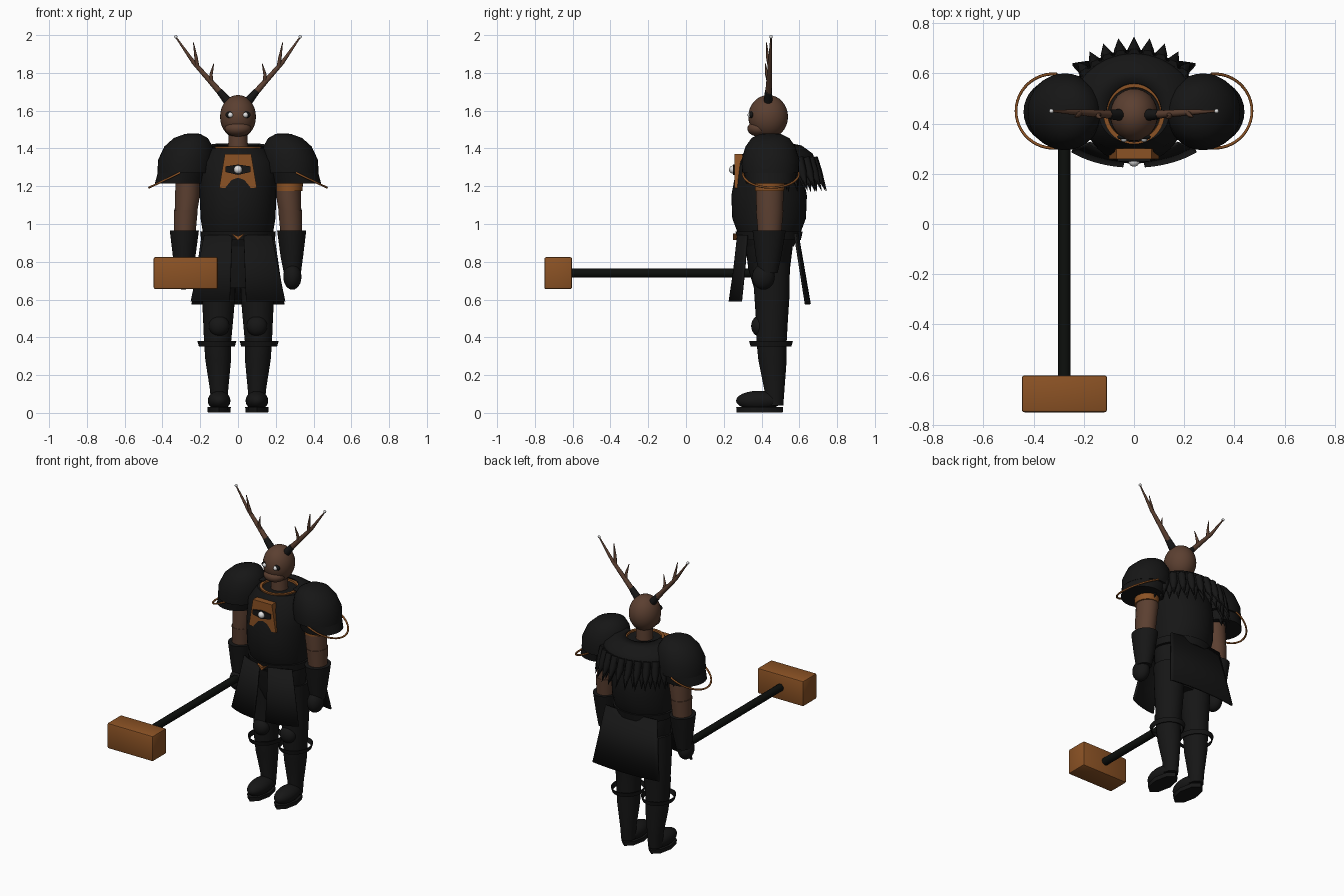
import bpy, bmesh, math
from mathutils import Vector, Matrix

def material(name, rgb):
    m = bpy.data.materials.new(name)
    m.diffuse_color = (*rgb, 1)
    return m

BLACK = material("black armour", (0.008, 0.008, 0.008))
DARK = material("dark handle", (0.004, 0.005, 0.004))
BRONZE = material("bronze", (0.26, 0.085, 0.018))
SKIN = material("brown skin", (0.105, 0.05, 0.03))
WHITE = material("pale gem", (0.75, 0.75, 0.75))
CY = 0.44  # depth of the body axis

def finish(name, bm, mat, angle=40):
    bmesh.ops.recalc_face_normals(bm, faces=bm.faces[:])
    me = bpy.data.meshes.new(name)
    bm.to_mesh(me)
    bm.free()
    me.materials.append(mat)
    for p in me.polygons:
        p.use_smooth = True
    me.set_sharp_from_angle(angle=math.radians(angle))
    ob = bpy.data.objects.new(name, me)
    bpy.context.collection.objects.link(ob)
    return ob

def loft(name, rings, mat, n=32, caps=True):
    """Stack of ellipses (cx, cy, z, rx, ry)."""
    bm = bmesh.new()
    rows = [[bm.verts.new((cx + rx * math.cos(2 * math.pi * i / n),
                           cy + ry * math.sin(2 * math.pi * i / n), z)) for i in range(n)]
            for cx, cy, z, rx, ry in rings]
    for a, b in zip(rows, rows[1:]):
        for i in range(n):
            j = (i + 1) % n
            bm.faces.new((a[i], a[j], b[j], b[i]))
    if caps:
        bm.faces.new(rows[0])
        bm.faces.new(rows[-1])
    return finish(name, bm, mat)

def ball(name, loc, size, mat, seg=24):
    bm = bmesh.new()
    bmesh.ops.create_uvsphere(bm, u_segments=seg, v_segments=seg // 2, radius=1,
                              matrix=Matrix.Translation(loc) @ Matrix.Diagonal((*size, 1)))
    return finish(name, bm, mat)

def box(name, lo, hi, mat, bevel=0.0):
    lo, hi = Vector(lo), Vector(hi)
    bm = bmesh.new()
    bmesh.ops.create_cube(bm, size=1, matrix=Matrix.Translation((lo + hi) / 2)
                          @ Matrix.Diagonal((*(hi - lo), 1)))
    if bevel:
        bmesh.ops.bevel(bm, geom=bm.edges[:], offset=bevel, segments=2, profile=0.5, affect='EDGES')
    return finish(name, bm, mat)

def prism(name, outline, y0, y1, mat):
    """Outline in x and z, extruded along y."""
    bm = bmesh.new()
    f = bm.faces.new([bm.verts.new((x, y0, z)) for x, z in outline])
    top = bmesh.ops.extrude_face_region(bm, geom=[f])
    bmesh.ops.translate(bm, vec=(0, y1 - y0, 0),
                        verts=[v for v in top["geom"] if isinstance(v, bmesh.types.BMVert)])
    return finish(name, bm, mat)

def tube(name, points, radii, mat, res=3):
    cu = bpy.data.curves.new(name, 'CURVE')
    cu.dimensions, cu.bevel_depth, cu.bevel_resolution, cu.use_fill_caps = '3D', 1.0, res, True
    sp = cu.splines.new('POLY')
    sp.points.add(len(points) - 1)
    for p, co, r in zip(sp.points, points, radii):
        p.co, p.radius = (*co, 1), r
    sp.use_smooth = True
    cu.materials.append(mat)
    ob = bpy.data.objects.new(name, cu)
    bpy.context.collection.objects.link(ob)
    return ob

def sheet(name, rows, a0, a1, mat, n=20, thick=0.012):
    """Curved sheet through elliptic arcs (z, rx, ry), angles in degrees."""
    bm = bmesh.new()
    grid = []
    for z, rx, ry in rows:
        angs = [math.radians(a0 + (a1 - a0) * i / n) for i in range(n + 1)]
        grid.append([bm.verts.new((rx * math.cos(a), CY + ry * math.sin(a), z)) for a in angs])
    for a, b in zip(grid, grid[1:]):
        for i in range(n):
            bm.faces.new((a[i], a[i + 1], b[i + 1], b[i]))
    ob = finish(name, bm, mat)
    mod = ob.modifiers.new("thickness", 'SOLIDIFY')
    mod.thickness, mod.offset = thick, 0
    return ob

# Head, muzzle and neck
ball("head", (0, 0.435, 1.568), (0.095, 0.105, 0.115), SKIN, 32)
ball("muzzle", (0, 0.385, 1.505), (0.07, 0.06, 0.042), SKIN)
loft("neck", [(0, CY, 1.36, 0.055, 0.055), (0, CY, 1.5, 0.048, 0.05)], SKIN)

# Torso, belt and hips
loft("torso", [(0, CY, 0.88, 0.17, 0.13), (0, CY, 0.95, 0.185, 0.165), (0, CY, 1.03, 0.198, 0.195),
               (0, CY, 1.15, 0.203, 0.2), (0, CY, 1.22, 0.205, 0.187), (0, CY, 1.33, 0.2, 0.165),
               (0, CY, 1.4, 0.14, 0.12)], BLACK, 40)
loft("hips", [(0, CY, 0.66, 0.1, 0.08), (0, CY, 0.76, 0.18, 0.11), (0, CY, 0.92, 0.18, 0.13)], BLACK)
loft("belt", [(0, CY, 0.915, 0.195, 0.168), (0, CY, 0.96, 0.2, 0.178)], BLACK)
prism("buckle", [(-0.035, 0.95), (0, 0.915), (0.035, 0.95), (0, 0.935)], 0.25, 0.275, BRONZE)
loft("collar", [(0, CY, 1.365, 0.115, 0.115), (0, CY, 1.41, 0.122, 0.122),
                (0, CY, 1.41, 0.105, 0.105), (0, CY, 1.385, 0.1, 0.1)], BRONZE, 40, False)

# Chest plate with its gem
prism("chest_plate", [(-0.1, 1.19), (0.1, 1.19), (0.07, 1.37), (-0.07, 1.37)], 0.258, 0.3, BRONZE)
prism("gem_mount", [(-0.065, 1.305), (-0.065, 1.275), (0, 1.26), (0.065, 1.275),
                    (0.065, 1.305), (0, 1.315)], 0.249, 0.26, BLACK)
ball("gem", (0, 0.25, 1.288), (0.022, 0.022, 0.022), WHITE)

# Feathered mantle over the back
sheet("mantle", [(1.42, 0.11, 0.12), (1.41, 0.18, 0.17), (1.37, 0.24, 0.225), (1.31, 0.265, 0.25)],
      -5, 185, BLACK, 36)
for i in range(13):
    a = math.radians(18 + 12 * i)
    c, s = math.cos(a), math.sin(a)
    tube("feather", [(0.255 * c, CY + 0.235 * s, 1.35), (0.27 * c, CY + 0.26 * s, 1.28),
                     (0.30 * c, CY + 0.305 * s, 1.175)], [0.026, 0.024, 0.0005], BLACK, 1)
    a += math.radians(6)
    c, s = math.cos(a), math.sin(a)
    tube("under_feather", [(0.24 * c, CY + 0.22 * s, 1.35), (0.25 * c, CY + 0.235 * s, 1.26),
                           (0.265 * c, CY + 0.255 * s, 1.17)], [0.026, 0.024, 0.0005], BLACK, 1)

# Skirt panels
sheet("back_skirt", [(0.95, 0.45, 0.15), (0.575, 0.58, 0.215)], 65, 115, BLACK)
sheet("front_skirt_left", [(0.94, 0.25, 0.165), (0.76, 0.3, 0.185), (0.59, 0.35, 0.21)],
      -83, -45, BLACK)
sheet("front_skirt_right", [(0.94, 0.25, 0.165), (0.76, 0.3, 0.185), (0.59, 0.35, 0.21)],
      -135, -97, BLACK)

for s in (-1, 1):
    # Eyes
    ball("eye_socket", (s * 0.04, 0.347, 1.578), (0.027, 0.012, 0.018), BLACK)
    ball("eye", (s * 0.04, 0.34, 1.577), (0.014, 0.014, 0.014), WHITE, 16)
    # Antlers
    tube("antler_base", [(s * 0.055, 0.435, 1.65), (s * 0.1, 0.436, 1.705)], [0.024, 0.018], BLACK)
    tube("antler", [(s * 0.08, 0.436, 1.68), (s * 0.145, 0.44, 1.755), (s * 0.235, 0.445, 1.855),
                    (s * 0.328, 0.45, 1.988)], [0.018, 0.015, 0.011, 0.004], SKIN)
    tube("low_tine", [(s * 0.14, 0.44, 1.745), (s * 0.143, 0.428, 1.79), (s * 0.128, 0.42, 1.85)],
         [0.011, 0.009, 0.002], SKIN)
    tube("high_tine", [(s * 0.215, 0.443, 1.83), (s * 0.222, 0.433, 1.88), (s * 0.236, 0.426, 1.96)],
         [0.011, 0.009, 0.002], SKIN)
    ball("antler_tip", (s * 0.329, 0.45, 1.991), (0.009, 0.009, 0.009), WHITE, 12)
    # Shoulder armour with a lower lame and bronze rim
    loft("pauldron", [(s * 0.282, 0.447, 1.27, 0.145, 0.15), (s * 0.275, 0.447, 1.34, 0.148, 0.153),
                      (s * 0.262, 0.447, 1.41, 0.128, 0.132), (s * 0.25, 0.447, 1.455, 0.09, 0.1),
                      (s * 0.24, 0.447, 1.477, 0.04, 0.055), (s * 0.237, 0.447, 1.48, 0.01, 0.015)],
         BLACK)
    loft("shoulder_lame", [(s * 0.31, 0.447, 1.215, 0.13, 0.13), (s * 0.29, 0.447, 1.29, 0.13, 0.143)],
         BLACK)
    arc = [math.radians(-95 + 190 * i / 24) for i in range(25)]
    tube("pauldron_rim", [(s * (0.32 + 0.15 * math.cos(a)), 0.45 + 0.148 * math.sin(a),
                           1.265 - 0.072 * math.cos(a)) for a in arc], [0.006] * 25, BRONZE, 1)
    # Arms, gauntlets and hands
    loft("upper_arm", [(s * 0.275, 0.443, 1.07, 0.06, 0.07), (s * 0.268, 0.443, 1.15, 0.066, 0.073),
                       (s * 0.262, 0.443, 1.3, 0.062, 0.07)], SKIN)
    loft("forearm", [(s * 0.283, 0.443, 0.92, 0.055, 0.06), (s * 0.28, 0.443, 1.0, 0.06, 0.066),
                     (s * 0.276, 0.443, 1.075, 0.063, 0.073)], SKIN)
    loft("gauntlet", [(s * 0.288, 0.435, 0.74, 0.045, 0.05), (s * 0.285, 0.437, 0.83, 0.06, 0.068),
                      (s * 0.284, 0.44, 0.965, 0.077, 0.088)], BLACK)
    ball("hand", (s * 0.288, 0.41, 0.72), (0.048, 0.06, 0.068), BLACK)
    # Legs, knees and feet
    loft("leg", [(s * 0.1, 0.465, 0.04, 0.043, 0.05), (s * 0.1, 0.468, 0.12, 0.048, 0.053),
                 (s * 0.105, 0.458, 0.28, 0.068, 0.075), (s * 0.108, 0.453, 0.38, 0.072, 0.08),
                 (s * 0.105, 0.455, 0.5, 0.08, 0.085), (s * 0.103, 0.455, 0.62, 0.088, 0.093),
                 (s * 0.1, 0.45, 0.8, 0.09, 0.1)], BLACK)
    ball("knee_cap", (s * 0.1, 0.39, 0.46), (0.055, 0.045, 0.055), BLACK)
    loft("knee_ring", [(s * 0.112, 0.45, 0.352, 0.095, 0.108), (s * 0.112, 0.45, 0.38, 0.103, 0.116),
                       (s * 0.112, 0.45, 0.38, 0.097, 0.11), (s * 0.112, 0.45, 0.352, 0.089, 0.102),
                       (s * 0.112, 0.45, 0.352, 0.095, 0.108)], BLACK, 32, False)
    ball("foot", (s * 0.1, 0.385, 0.065), (0.06, 0.12, 0.052), BLACK)
    prism_sole = loft("sole", [(s * 0.1, 0.39, 0.003, 0.06, 0.122), (s * 0.1, 0.39, 0.03, 0.062, 0.124)],
                      BLACK, 8)

# Bronze band on one upper arm
loft("arm_band", [(0.272, 0.443, 1.175, 0.07, 0.077), (0.27, 0.443, 1.26, 0.075, 0.08)], BRONZE)

# Long hammer held forward
tube("hammer_handle", [(-0.277, -0.65, 0.74), (-0.277, 0.47, 0.74)], [0.025, 0.025], DARK)
box("hammer_head", (-0.447, -0.75, 0.655), (-0.107, -0.603, 0.825), BRONZE, 0.01)
